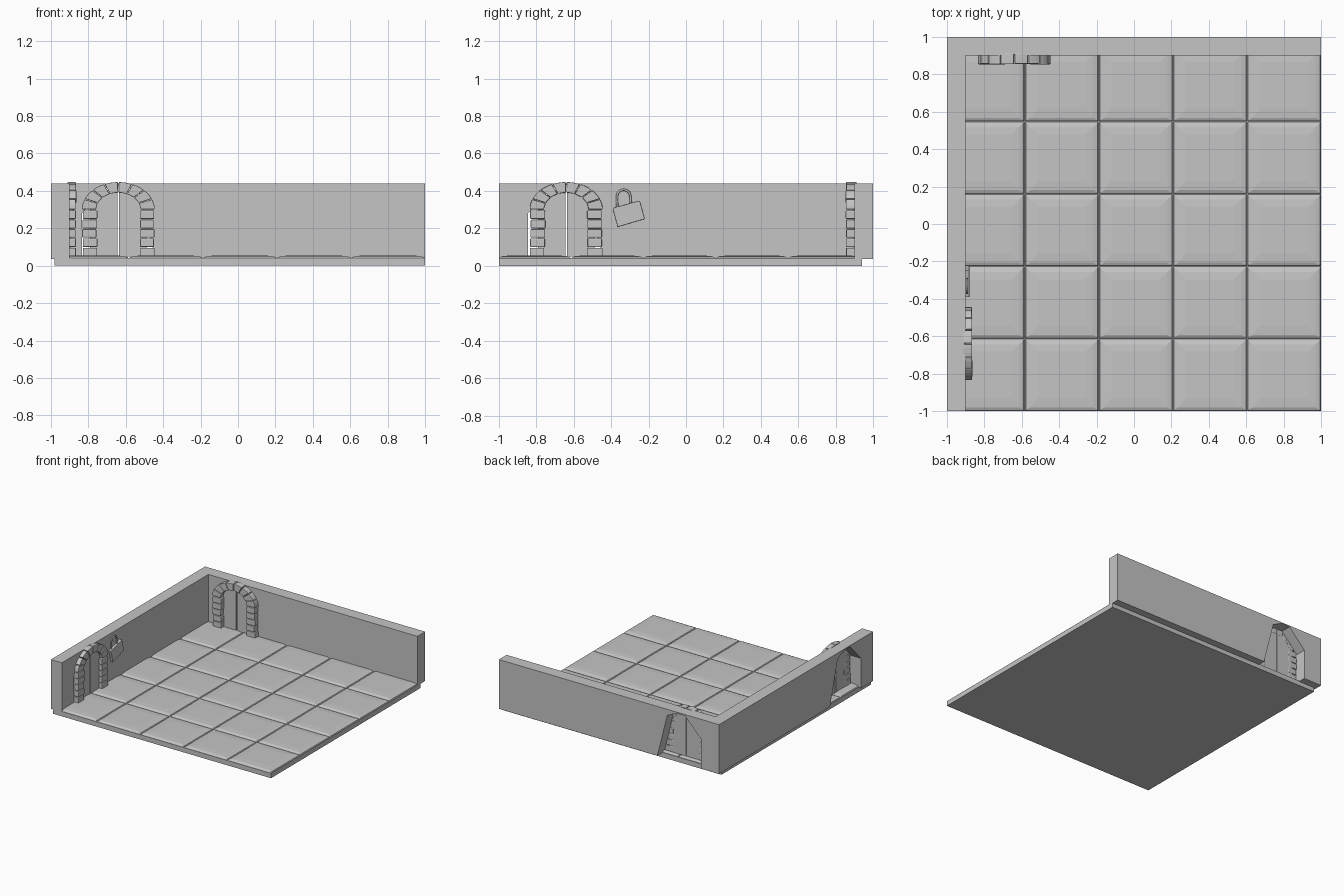
import bpy, bmesh, math, random
from mathutils import Matrix

random.seed(4)
if "Cube" in bpy.data.objects:
    bpy.data.objects.remove(bpy.data.objects["Cube"], do_unlink=True)

stone = bpy.data.materials.new("grey_stone")
stone.use_nodes = True
GREY = (0.56, 0.56, 0.56, 1)
stone.diffuse_color = GREY
stone.node_tree.nodes["Principled BSDF"].inputs["Base Color"].default_value = GREY

BACK = Matrix.Identity(4)
LEFT = Matrix.Rotation(math.pi / 2, 4, 'Z')   # turns a back wall part onto the left wall


def finish(name, bm, bevel=0):
    bmesh.ops.recalc_face_normals(bm, faces=bm.faces)
    mesh = bpy.data.meshes.new(name)
    bm.to_mesh(mesh)
    bm.free()
    mesh.materials.append(stone)
    obj = bpy.data.objects.new(name, mesh)
    bpy.context.collection.objects.link(obj)
    if bevel:
        mod = obj.modifiers.new("Bevel", 'BEVEL')
        mod.width = bevel
        mod.segments = 2
    return obj


def add_prism(bm, outline, near, far, matrix):
    """Extrude a (along, height) outline through the wall depth."""
    rings = [[bm.verts.new(matrix @ Matrix.Translation((u, d, z)).translation)
              for u, z in outline] for d in (near, far)]
    bm.faces.new(rings[0])
    bm.faces.new(rings[1])
    n = len(outline)
    for i in range(n):
        j = (i + 1) % n
        bm.faces.new((rings[0][i], rings[0][j], rings[1][j], rings[1][i]))


def prism(name, outline, near, far, matrix, bevel=0):
    bm = bmesh.new()
    add_prism(bm, outline, near, far, matrix)
    return finish(name, bm, bevel)


def rect(u0, z0, u1, z1):
    return [(u0, z0), (u1, z0), (u1, z1), (u0, z1)]


# Floor slab
prism("floor_slab", rect(-0.98, 0, 1, 0.04), -1, 0.94, BACK)

# Floor tiles with sloped rims, wider along the rear edge
bm = bmesh.new()
STEP_X, STEP_Y = 0.396, 0.387
for col in range(5):
    for row in range(5):
        x0, y0 = -0.98 + col * STEP_X, -1 + row * STEP_Y
        x1, y1 = x0 + STEP_X, y0 + STEP_Y
        loops = []
        for side, front, rear, z in ((0, 0, 0, 0.038), (0.006, 0.006, 0.008, 0.046),
                                     (0.03, 0.02, 0.03, 0.052), (0.07, 0.07, 0.07, 0.055)):
            loops.append([bm.verts.new(p) for p in (
                (x0 + side, y0 + front, z), (x1 - side, y0 + front, z),
                (x1 - side, y1 - rear, z), (x0 + side, y1 - rear, z))])
        for low, high in zip(loops, loops[1:]):
            for i in range(4):
                j = (i + 1) % 4
                bm.faces.new((low[i], low[j], high[j], high[i]))
        bm.faces.new(loops[-1])
finish("floor_tiles", bm)

# Walls with uneven doorway openings
WALL_LOW, WALL_TOP = 0.035, 0.44
OPENING = [(-0.835, 0.28), (-0.69, 0.43), (-0.61, 0.43), (-0.53, 0.39)]


def wall(name, end, matrix, shift):
    outline = [(-1, WALL_LOW), (-0.835 + shift, WALL_LOW)]
    outline += [(u + shift, z) for u, z in OPENING]
    outline += [(-0.44, WALL_LOW), (end, WALL_LOW), (end, WALL_TOP), (-1, WALL_TOP)]
    prism(name, outline, 0.9, 1, matrix)


wall("back_wall", 1, BACK, 0)
wall("left_wall", 0.9, LEFT, -0.01)

# Doorways: stone jambs, arch stones and a pair of doors
MID, SPRING = -0.64, 0.30


def arc(rx, rz, a0, a1, steps):
    return [(MID + rx * math.cos(a0 + (a1 - a0) * i / steps),
             SPRING + rz * math.sin(a0 + (a1 - a0) * i / steps)) for i in range(steps + 1)]


def doorway(prefix, matrix, shift):
    near, far = 0.852 + shift, 0.912
    bm = bmesh.new()
    for sign in (-1, 1):
        z = 0.05
        for k in range(5):
            top = z + 0.05
            inner = MID + sign * (0.115 + random.uniform(-0.004, 0.003))
            outer = MID + sign * (0.192 + random.uniform(-0.003, 0.003))
            add_prism(bm, rect(min(inner, outer), z, max(inner, outer), top - 0.004),
                      near + random.uniform(0, 0.005), far, matrix)
            z = top
    finish(prefix + "_jamb_stones", bm, 0.005)

    bm = bmesh.new()
    count = 8
    for k in range(count):
        a0 = math.pi * k / count + 0.012
        a1 = math.pi * (k + 1) / count - 0.012
        outline = arc(0.195, 0.147, a0, a1, 3) + arc(0.118, 0.09, a1, a0, 3)
        add_prism(bm, outline, near + random.uniform(0, 0.005), far, matrix)
    finish(prefix + "_arch_stones", bm, 0.004)

    gap = math.acos(0.004 / 0.15)
    for side, a0, a1 in (("right", math.pi, math.pi - gap), ("left", 0, gap)):
        outline = arc(0.15, 0.11, a0, a1, 8)
        outline += [(outline[-1][0], 0.05), (outline[0][0], 0.05)]
        prism(f"{prefix}_{side}_door", outline, 0.893, 0.91, matrix)


doorway("back_doorway", BACK, 0)
doorway("left_doorway", LEFT, 0.012)

# Tilted padlock hung on the left wall
prism("padlock_body", [(-0.365, 0.207), (-0.22, 0.25), (-0.247, 0.348), (-0.392, 0.308)],
      0.88, 0.905, LEFT, 0.003)
curve = bpy.data.curves.new("padlock_shackle", 'CURVE')
curve.dimensions = '3D'
curve.bevel_depth = 0.006
curve.bevel_resolution = 2
path = curve.splines.new('POLY')
points = [(-0.367, 0.31)]
points += [(-0.333 - 0.036 * math.cos(math.pi * i / 10),
            0.368 + 0.038 * math.sin(math.pi * i / 10)) for i in range(11)]
points += [(-0.295, 0.33)]
path.points.add(len(points) - 1)
for p, (u, z) in zip(path.points, points):
    p.co = (-0.893, u, z, 1)
curve.materials.append(stone)
bpy.context.collection.objects.link(bpy.data.objects.new("padlock_shackle", curve))
